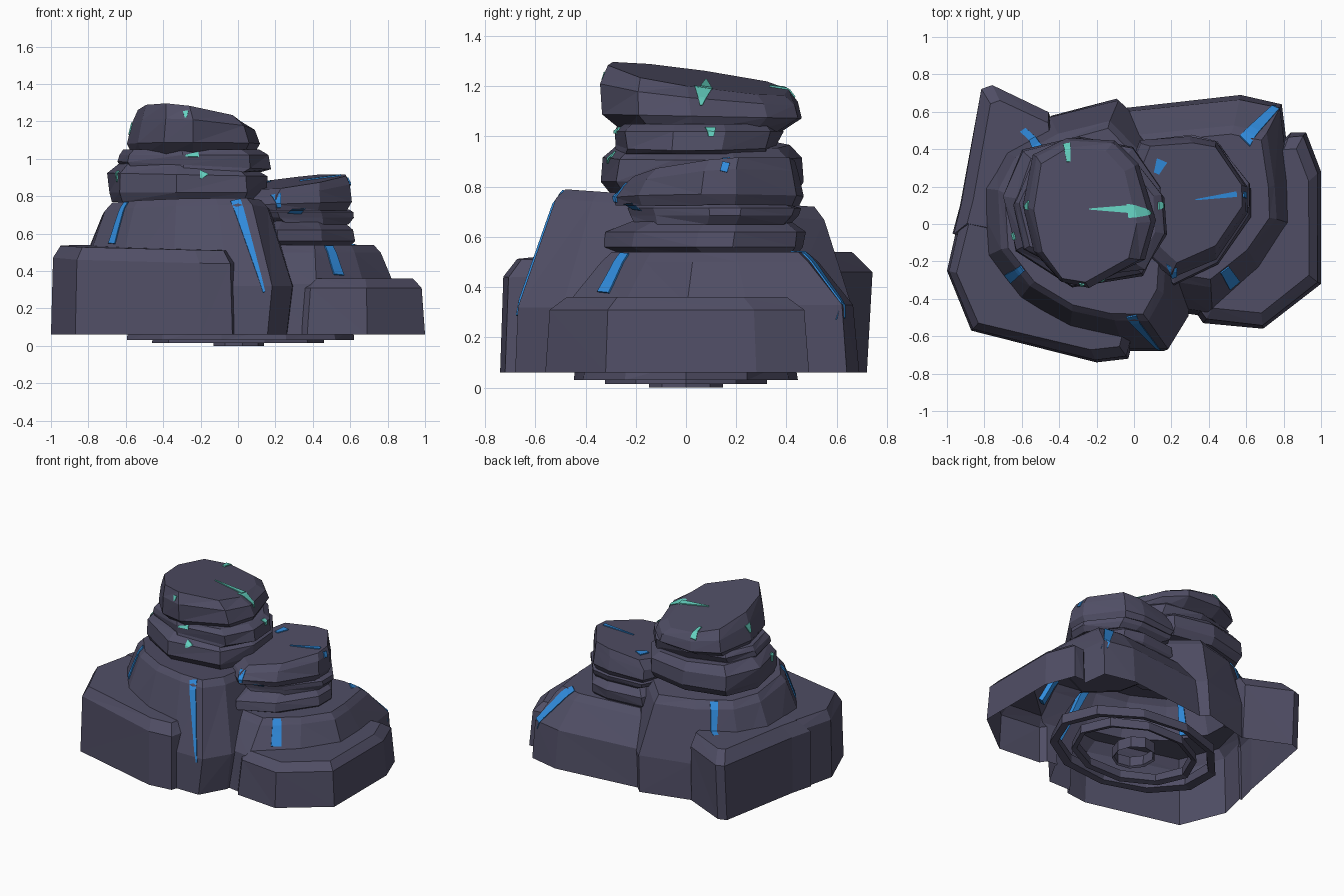
import bpy, bmesh, math, random
from mathutils import Vector
from mathutils.bvhtree import BVHTree

if "Cube" in bpy.data.objects:
    bpy.data.objects.remove(bpy.data.objects["Cube"])

random.seed(4)


def material(name, rgb):
    m = bpy.data.materials.new(name)
    m.diffuse_color = (*rgb, 1)
    m.use_nodes = True
    m.node_tree.nodes["Principled BSDF"].inputs["Base Color"].default_value = m.diffuse_color
    return m


ROCK = material("slate rock", (0.080, 0.076, 0.130))
BLUE = material("blue crystal", (0.030, 0.260, 0.720))
TEAL = material("teal crystal", (0.130, 0.650, 0.540))
rock_verts, rock_faces = [], []


def make_object(name, verts, faces, mat):
    bm = bmesh.new()
    vs = [bm.verts.new(v) for v in verts]
    for f in faces:
        bm.faces.new([vs[i] for i in f])
    bmesh.ops.recalc_face_normals(bm, faces=bm.faces)
    me = bpy.data.meshes.new(name)
    bm.to_mesh(me)
    bm.free()
    me.materials.append(mat)
    ob = bpy.data.objects.new(name, me)
    bpy.context.collection.objects.link(ob)
    return ob


def rock(name, outline, levels, loop=False, rough=0.03):
    """Loft an outline through levels (z, scale x, scale y, dx, dy, tilt x, tilt y)."""
    n = len(outline)
    xs, ys = zip(*outline)
    cx, cy = (min(xs) + max(xs)) / 2, (min(ys) + max(ys)) / 2
    verts, faces = [], []
    for k, lv in enumerate(levels):
        z, sx, sy, dx, dy, tx, ty = (list(lv) + [0] * 7)[:7]
        for x, y in outline:
            j = 1 - random.random() * rough * (k > 0)
            px, py = (x - cx) * sx * j, (y - cy) * sy * j
            verts.append((cx + px + dx, cy + py + dy, z + tx * px + ty * py))
    m = len(levels)
    for k in range(m if loop else m - 1):
        a, b = k * n, (k + 1) % m * n
        for i in range(n):
            j = (i + 1) % n
            faces += [(a + i, a + j, b + j), (a + i, b + j, b + i)]
    if not loop:
        faces += [tuple(range((m - 1) * n, m * n)), tuple(reversed(range(n)))]
        base = len(rock_verts)
        rock_verts.extend(Vector(v) for v in verts)
        rock_faces.extend([base + i for i in f] for f in faces)
    return make_object(name, verts, faces, ROCK)


# Large base masses
base = rock("hollow_base", [(-.88, .2), (-.85, -.2), (-.65, -.45), (-.35, -.62), (-.05, -.68),
                            (.19, -.68), (.3, -.5), (.33, 0), (.2, .4), (-.08, .67), (-.45, .58),
                            (-.75, .42)],
            [(.06, .93, 1), (.32, 1, 1), (.71, .76, .8, 0, .025, 0, -.08),
             (.755, .7, .74, 0, .02, 0, -.07)], rough=.02)
others = [
    rock("low_mound", [(-.05, .62), (.57, .69), (.79, .64), (.84, .25), (.85, 0), (.68, -.26),
                       (.42, -.5), (.1, -.45), (-.1, .1)],
         [(.06, 1, 1), (.33, .98, .97), (.5, .82, .73), (.54, .75, .66)], rough=.02),
    rock("right_ledge", [(.84, .49), (.92, .49), (1, .28), (1, -.32), (.69, -.56), (.37, -.53),
                         (.28, -.4), (.5, -.1), (.65, .3)],
         [(.06, 1, 1), (.31, .95, .97), (.36, .82, .84)], rough=.02),
    rock("front_left_ledge", [(-1, -.25), (-.87, -.57), (-.2, -.74), (-.03, -.72), (0, -.6),
                              (-.2, -.4), (-.6, -.1), (-.78, .08), (-.92, .1)],
         [(.06, 1, 1), (.46, .98, .97, 0, 0, -.02, .03), (.525, .9, .84, 0, 0, -.02, .02)],
         rough=.01),
    rock("back_left_ledge", [(-.97, -.05), (-.93, .1), (-.82, .7), (-.76, .72), (-.45, .58),
                             (-.4, .2), (-.7, -.1)],
         [(.06, 1, 1), (.46, .98, 1.04, 0, .01), (.54, .84, .86, .03, 0)], rough=.01)]

# Fuse the masses, then open the underside so they form one hollow shell
for ob in others:
    mod = base.modifiers.new("fuse", "BOOLEAN")
    mod.operation, mod.solver, mod.object = "UNION", "EXACT", ob
fused = bpy.data.meshes.new_from_object(base.evaluated_get(bpy.context.evaluated_depsgraph_get()))
base.modifiers.clear()
base.data = fused
for ob in others:
    bpy.data.objects.remove(ob)
bm = bmesh.new()
bm.from_mesh(fused)
under = [f for f in bm.faces if max(v.co.z for v in f.verts) < .065]
bmesh.ops.delete(bm, geom=under, context="FACES")
bm.to_mesh(fused)
bm.free()

# Tall stack of slabs
slab = [(-.7, .15), (-.64, -.15), (-.33, -.34), (.05, -.28), (.16, -.05), (.15, .2),
        (.0, .42), (-.3, .48), (-.6, .4)]
rock("tall_stack_lower_slab", slab,
     [(.77, .94, .9), (.82, 1, 1), (.915, 1, .98, 0, 0, -.02), (.965, .85, .85, 0, 0, -.05)])
rock("tall_stack_middle_slab", slab[1:] + slab[:1],
     [(.93, .85, .8, .03, -.03), (.965, .96, .8, .035, -.03, -.05), (1.02, .94, .84, .03, -.02),
      (1.05, .85, .78, .02, -.02)])
rock("tall_stack_cap", [(-.6, .1), (-.54, -.15), (-.4, -.31), (-.24, -.34), (.06, -.19), (.12, .02),
                        (.03, .33), (-.1, .45), (-.36, .47), (-.55, .38)],
     [(1.02, .9, .78, 0, 0), (1.08, 1, 1, 0, 0, 0, -.02), (1.17, .93, .99, 0, -.01, -.06, -.1),
      (1.23, .78, .9, -.02, -.02, -.13, -.15)])

# Short stack of slabs
short = [(-.07, .2), (.03, .45), (.3, .47), (.44, .44), (.61, .2), (.61, .06), (.44, -.19),
         (.2, -.3), (0, -.12)]
rock("short_stack_lower_slab", short,
     [(.53, .9, .9, .02, .01), (.56, 1.02, 1.05, .01, -.02), (.62, 1, 1.05, .01, -.01),
      (.67, .8, .8, .02, .02)])
rock("short_stack_middle_slab", short[4:] + short[:4],
     [(.65, .8, .8, .05, .02), (.685, .98, .88, .02, .03), (.715, 1, .92, .01, .03),
      (.73, .9, .8, .02, .02)])
rock("short_stack_cap", short,
     [(.725, .92, .95), (.76, 1, 1, 0, 0, .03), (.825, .99, .94, 0, .01, .12, .06),
      (.875, .86, .84, .02, .03, .12, .08)])

# Thin nested rings under the hollow base
for name, rx, ry, z, top, n in (("outer_base_ring", .62, .45, .03, .1, 11),
                                ("middle_base_ring", .46, .34, .015, .08, 10),
                                ("inner_base_ring", .14, .15, 0, .08, 9)):
    ring = [(rx * math.cos(math.tau * i / n), ry * math.sin(math.tau * i / n)) for i in range(n)]
    rock(name, ring, [(z, 1, 1), (top, 1, 1), (top, .92, .92), (z + .01, .92, .92)], loop=True)

# Crystal veins: tapered shards draped over and set into the rock faces
tree = BVHTree.FromPolygons(rock_verts, rock_faces)


def drape(p, out):
    """Drop a point onto the outer rock surface, coming in against direction out."""
    hit, normal, _, _ = tree.ray_cast(p + out * .12, -out, .26)
    if hit is None:
        hit, normal, _, _ = tree.find_nearest(p)
    return hit


def vein(name, p0, p1, w0, w1, out, mat, depth=.002, steps=8):
    p0, p1, out = Vector(p0), Vector(p1), Vector(out).normalized()
    side = (p1 - p0).cross(out).normalized()
    verts, faces = [], []
    for i in range(steps + 1):
        t = i / steps
        c, w = p0.lerp(p1, t), (w0 + (w1 - w0) * t) / 2
        a, b = drape(c - side * w, out), drape(c + side * w, out)
        verts += [a + out * .007, b + out * .007, b - out * depth, a - out * depth]
    for i in range(steps):
        k = i * 4
        faces += [(k + j, k + (j + 1) % 4, k + 4 + (j + 1) % 4, k + 4 + j) for j in range(4)]
    faces += [(0, 1, 2, 3), tuple(range(steps * 4, steps * 4 + 4))]
    make_object(name, verts, faces, mat)


UP = (0, 0, 1)
for i, v in enumerate([
        ((-.015, -.48, .775), (.14, -.68, .29), .055, .012, (.1, -1, .4)),
        ((-.6, -.24, .77), (-.68, -.3, .55), .035, .055, (-.7, -.7, .4)),
        ((.48, -.24, .53), (.53, -.32, .37), .055, .07, (.6, -.6, .6)),
        ((.59, .43, .53), (.77, .61, .27), .07, .04, (.2, .8, .7)),
        ((-.53, .42, .74), (-.59, .5, .54), .05, .035, (-.7, .6, .4)),
        ((.55, .16, .9), (.33, .13, .9), .03, .006, UP),
        ((.6, .16, .9), (.6, .15, .86), .03, .03, (1, 0, .2)),
        ((.12, .27, .84), (.15, .34, .86), .03, .06, UP),
        ((.21, -.27, .82), (.22, -.29, .74), .05, .02, (.2, -1, .2)),
        ((.29, -.25, .725), (.35, -.2, .72), .012, .02, (.5, -.8, .2))]):
    vein("blue_vein_%d" % (i + 1), *v, BLUE, .03 if i < 5 else .002)
for i, v in enumerate([
        ((-.36, .44, 1.18), (-.35, .33, 1.19), .04, .02, (0, .3, 1)),
        ((-.01, .08, 1.22), (-.24, .08, 1.24), .045, .006, UP),
        ((.08, .07, 1.22), (.12, .06, 1.13), .075, .01, (1, 0, .2)),
        ((-.28, -.3, 1.25), (-.28, -.33, 1.22), .03, .01, (0, -1, .3)),
        ((-.28, -.3, 1.02), (-.21, -.3, 1.03), .01, .03, (0, -1, .2)),
        ((-.18, -.34, .94), (-.2, -.34, .9), .055, .01, (0, -1, .2)),
        ((-.58, .09, 1.13), (-.57, .1, 1.19), .02, .05, (-1, 0, .2)),
        ((-.66, -.07, .94), (-.66, -.07, .88), .04, .015, (-1, -.3, .2)),
        ((.15, .1, 1.04), (.16, .1, 1.0), .04, .02, (1, .2, .2))]):
    vein("teal_vein_%d" % (i + 1), *v, TEAL)
